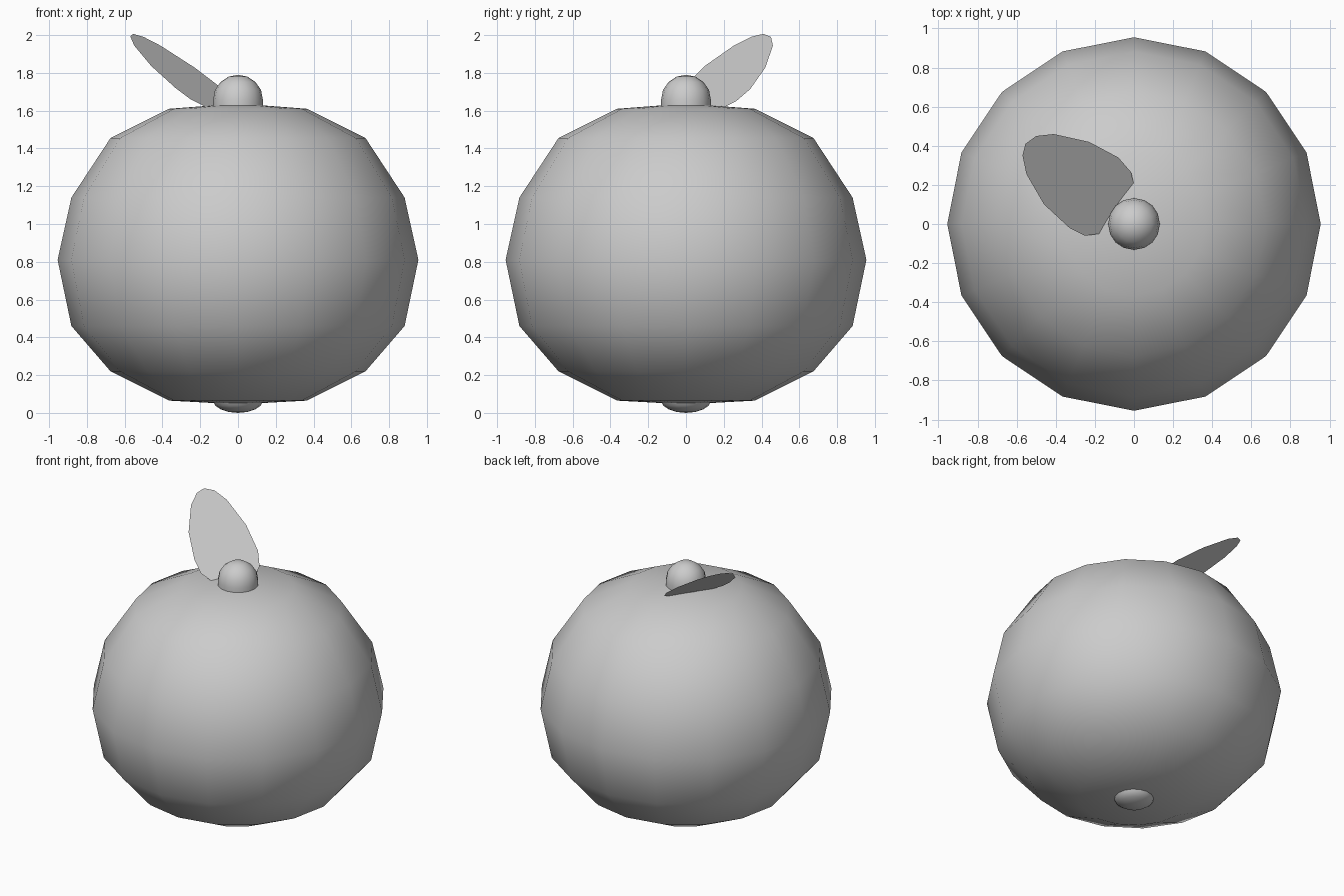
import bpy, bmesh, math

if "Cube" in bpy.data.objects:
    bpy.data.objects.remove(bpy.data.objects["Cube"])


def finish(name, bm, angle=60):
    mesh = bpy.data.meshes.new(name)
    bm.to_mesh(mesh)
    bm.free()
    ob = bpy.data.objects.new(name, mesh)
    bpy.context.collection.objects.link(ob)
    bpy.ops.object.select_all(action='DESELECT')
    ob.select_set(True)
    bpy.context.view_layer.objects.active = ob
    bpy.ops.object.shade_smooth_by_angle(angle=math.radians(angle))
    return ob


def lathe(name, profile, sides=16):
    """Revolve (radius, z) points around z."""
    bm = bmesh.new()
    verts = [bm.verts.new((r, 0, z)) for r, z in profile]
    edges = [bm.edges.new(p) for p in zip(verts, verts[1:])]
    bmesh.ops.spin(bm, geom=verts + edges, cent=(0, 0, 0), axis=(0, 0, 1),
                   angle=math.tau, steps=sides, use_duplicate=False)
    bmesh.ops.remove_doubles(bm, verts=bm.verts[:], dist=0.0005)
    bmesh.ops.recalc_face_normals(bm, faces=bm.faces[:])
    return finish(name, bm)


# Round fruit body, coarse 16-sided sphere with flattened poles
lathe("fruit_body", [(0, 0.045), (0.365, 0.065), (0.675, 0.22), (0.882, 0.46),
                     (0.955, 0.81), (0.882, 1.14), (0.675, 1.455),
                     (0.365, 1.61), (0, 1.638)])

# Domed stem on top
dome = [(0.132 * math.cos(a), 1.658 + 0.132 * math.sin(a))
        for a in (i * math.pi / 8 for i in range(5))]
dome[-1] = (0, 1.79)
lathe("stem", [(0.132, 1.62)] + dome)

# Small shallow bud underneath
lathe("bottom_bud", [(0, 0), (0.05, 0.005), (0.09, 0.018), (0.12, 0.038), (0.132, 0.06)])

# Single tilted leaf: outline from above, raised onto a sloping plane
outline = [(0, 0.2), (-0.015, 0.265), (-0.08, 0.34), (-0.23, 0.42), (-0.41, 0.46),
           (-0.5, 0.45), (-0.555, 0.41), (-0.57, 0.35), (-0.55, 0.255), (-0.46, 0.1),
           (-0.33, -0.02), (-0.25, -0.06), (-0.18, -0.05), (-0.1, 0.0), (-0.03, 0.1)]
bm = bmesh.new()
bm.faces.new([bm.verts.new((x, y, 1.542 - 0.56 * x + 0.375 * y)) for x, y in outline])
bmesh.ops.recalc_face_normals(bm, faces=bm.faces[:])
bm.normal_update()
if bm.faces[:][0].normal.z < 0:
    bmesh.ops.reverse_faces(bm, faces=bm.faces[:])
finish("leaf", bm)
